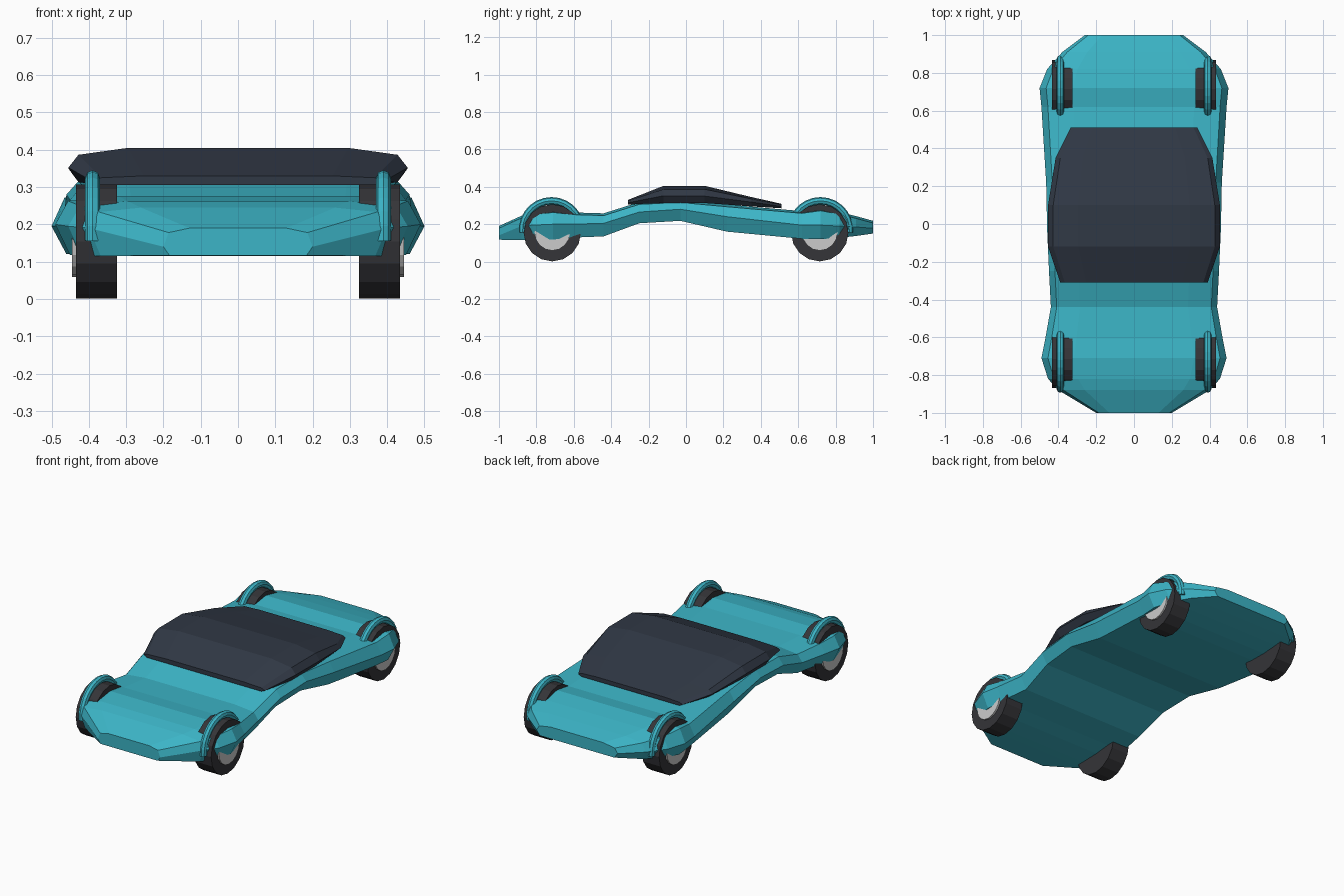
import bpy, bmesh, math
from mathutils import Matrix

if "Cube" in bpy.data.objects:
    bpy.data.objects.remove(bpy.data.objects["Cube"])


def material(name, col):
    m = bpy.data.materials.new(name)
    m.diffuse_color = (*col, 1)
    m.use_nodes = True
    m.node_tree.nodes["Principled BSDF"].inputs["Base Color"].default_value = m.diffuse_color
    return m


TEAL = material("teal paint", (0.045, 0.46, 0.57))
GLASS = material("dark glass", (0.03, 0.04, 0.06))
RUBBER = material("rubber", (0.035, 0.035, 0.04))
METAL = material("pale metal", (0.6, 0.6, 0.63))


def finish(bm, name, mat):
    bmesh.ops.recalc_face_normals(bm, faces=bm.faces)
    me = bpy.data.meshes.new(name)
    bm.to_mesh(me)
    bm.free()
    ob = bpy.data.objects.new(name, me)
    bpy.context.collection.objects.link(ob)
    me.materials.append(mat)
    return ob


def loft(name, sections, mat, half):
    """Skin a mirrored cross-section through (y, half width, bottom, mid, top) stations."""
    bm = bmesh.new()
    rings = []
    for y, w, zb, zm, zt in sections:
        right = half(w, zb, zm, zt)
        outline = right + [(-x, z) for x, z in reversed(right)]
        rings.append([bm.verts.new((x, y, z)) for x, z in outline])
    n = len(rings[0])
    for a, b in zip(rings, rings[1:]):
        for i in range(n):
            j = (i + 1) % n
            bm.faces.new((a[i], a[j], b[j], b[i]))
    bm.faces.new(rings[0])
    bm.faces.new(rings[-1])
    return finish(bm, name, mat)


# Low wavy body shell
body = [
    (-1.00, 0.20, 0.117, 0.140, 0.190),
    (-0.88, 0.40, 0.115, 0.190, 0.245),
    (-0.82, 0.455, 0.115, 0.195, 0.262),
    (-0.71, 0.49, 0.118, 0.200, 0.275),
    (-0.61, 0.47, 0.128, 0.200, 0.263),
    (-0.44, 0.44, 0.135, 0.205, 0.258),
    (-0.25, 0.45, 0.205, 0.265, 0.318),
    (-0.03, 0.46, 0.218, 0.280, 0.328),
    (0.22, 0.465, 0.160, 0.240, 0.305),
    (0.62, 0.49, 0.122, 0.195, 0.270),
    (0.72, 0.50, 0.120, 0.195, 0.284),
    (0.82, 0.46, 0.127, 0.190, 0.265),
    (0.91, 0.38, 0.137, 0.185, 0.243),
    (1.00, 0.26, 0.150, 0.178, 0.218),
]
loft("body", body, TEAL, lambda w, zb, zm, zt: [
    (0.65 * w, zt), (0.93 * w, zt - 0.012), (w, zm), (0.92 * w, zb)])

# Faceted canopy
canopy = [
    (-0.31, 0.39, 0.305, 0.315, 0.330),
    (-0.12, 0.455, 0.313, 0.352, 0.405),
    (0.10, 0.455, 0.313, 0.350, 0.405),
    (0.35, 0.415, 0.295, 0.318, 0.345),
    (0.51, 0.335, 0.285, 0.295, 0.309),
]
loft("canopy", canopy, GLASS, lambda w, zb, zm, zt: [
    (0.65 * w, zt), (0.94 * w, zt - 0.2 * (zt - zb)), (w, zm), (0.94 * w, zb)])


def disc(name, x0, x1, r, y, z, mat, sides=16):
    bm = bmesh.new()
    m = (Matrix.Translation(((x0 + x1) / 2, y, z))
         @ Matrix.Rotation(math.pi / 2, 4, 'Y'))
    bmesh.ops.create_cone(bm, cap_ends=True, segments=sides, radius1=r,
                          radius2=r, depth=abs(x1 - x0), matrix=m)
    return finish(bm, name, mat)


def arch(name, x, y, z, mat, major=0.155, minor=0.02, steps=14, sides=8):
    """Half-ring fender tube standing in the y-z plane."""
    bm = bmesh.new()
    rings = []
    for i in range(steps + 1):
        a = math.radians(-5 + 190 * i / steps)
        ring = []
        for k in range(sides):
            t = 2 * math.pi * k / sides
            r = major + minor * math.cos(t)
            ring.append(bm.verts.new((x + minor * math.sin(t),
                                      y + r * math.cos(a), z + r * math.sin(a))))
        rings.append(ring)
    for a, b in zip(rings, rings[1:]):
        for k in range(sides):
            j = (k + 1) % sides
            bm.faces.new((a[k], a[j], b[j], b[k]))
    bm.faces.new(rings[0])
    bm.faces.new(rings[-1])
    return finish(bm, name, mat)


# Wheels, hubs and fender arches at all four corners
for end, y in (("front", -0.715), ("rear", 0.715)):
    for side, s in (("left", -1), ("right", 1)):
        tag = f"{end}_{side}"
        disc(f"{tag}_tyre", s * 0.325, s * 0.435, 0.153, y, 0.154, RUBBER)
        disc(f"{tag}_hub", s * 0.42, s * 0.445, 0.095, y, 0.154, METAL)
        arch(f"{tag}_arch", s * 0.39, y + 0.004 * (1 if y > 0 else -1), 0.170, TEAL)
